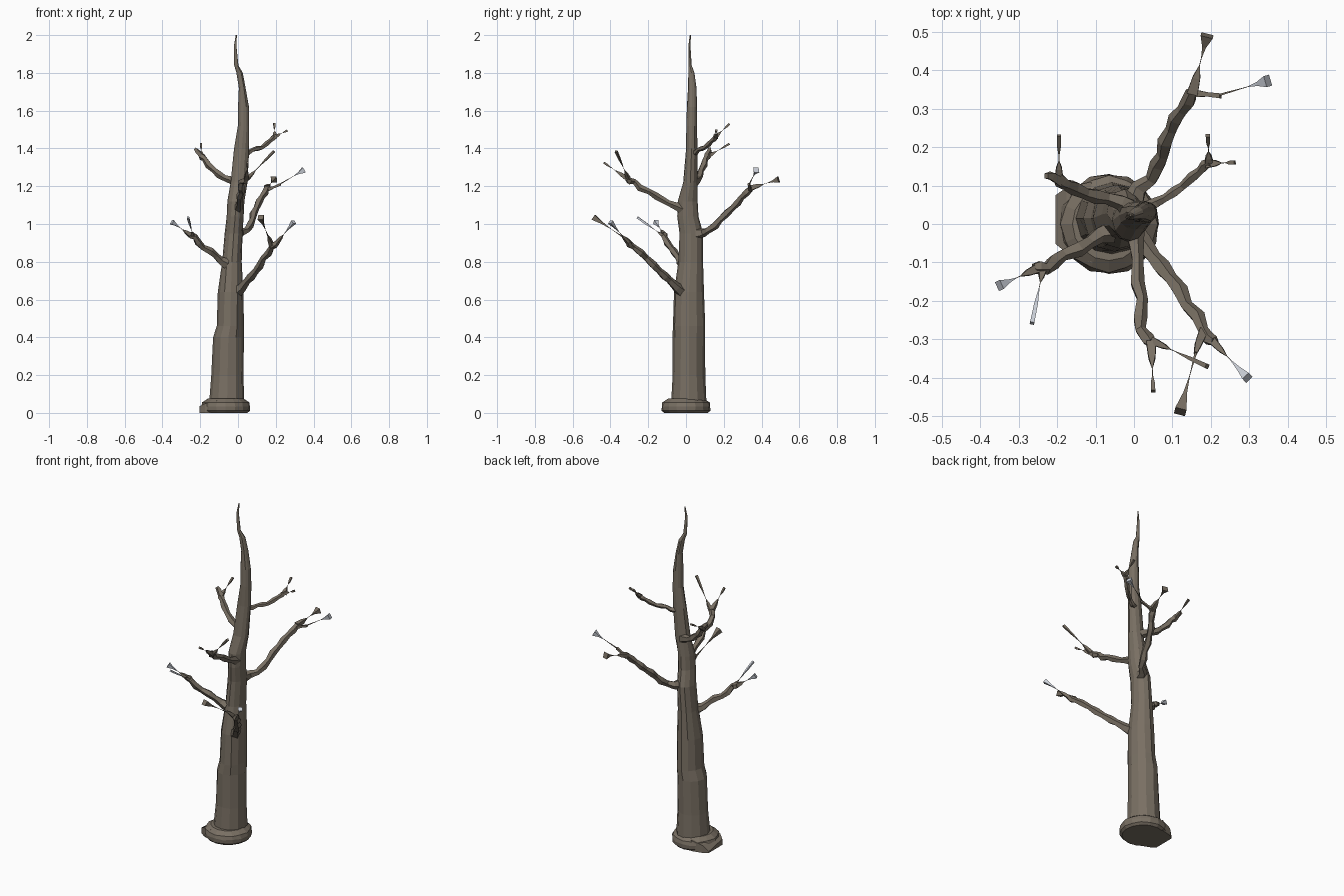
import bpy, bmesh, math, random
from mathutils import Vector

random.seed(4)
if "Cube" in bpy.data.objects:
    bpy.data.objects.remove(bpy.data.objects["Cube"])


def material(name, color):
    m = bpy.data.materials.new(name)
    m.use_nodes = True
    m.diffuse_color = (*color, 1)
    m.node_tree.nodes["Principled BSDF"].inputs["Base Color"].default_value = (*color, 1)
    return m


BARK = material("grey brown bark", (0.19, 0.16, 0.125))
PALE = material("pale dead wood", (0.6, 0.63, 0.69))


def loft(name, rings, mat=BARK):
    """Skin a list of equal-length point rings and cap both ends."""
    bm = bmesh.new()
    loops = [[bm.verts.new(p) for p in ring] for ring in rings]
    n = len(loops[0])
    for a, b in zip(loops, loops[1:]):
        for i in range(n):
            bm.faces.new((a[i], a[(i + 1) % n], b[(i + 1) % n], b[i]))
    bm.faces.new(loops[0][::-1])
    bm.faces.new(loops[-1])
    bmesh.ops.recalc_face_normals(bm, faces=bm.faces)
    me = bpy.data.meshes.new(name)
    bm.to_mesh(me)
    bm.free()
    me.materials.append(mat)
    ob = bpy.data.objects.new(name, me)
    bpy.context.collection.objects.link(ob)


def level_ring(x0, x1, y0, y1, z, sides, flute=0.0, rough=0.0):
    """Horizontal oval ring filling the given extents."""
    ring = []
    for i in range(sides):
        a = math.tau * i / sides
        k = 1 + flute * (-1) ** i + random.uniform(-rough, rough)
        ring.append(((x0 + x1) / 2 + (x1 - x0) / 2 * k * math.cos(a),
                     (y0 + y1) / 2 + (y1 - y0) / 2 * k * math.sin(a), z))
    return ring


def tube(name, pts, radii, sides=5, mat=BARK):
    """Angular tube along a path."""
    pts = [Vector(p) for p in pts]
    rings = []
    for i, p in enumerate(pts):
        d = (pts[min(i + 1, len(pts) - 1)] - pts[max(i - 1, 0)]).normalized()
        side = d.cross(Vector((0, 0, 1))).normalized()
        up = side.cross(d)
        rings.append([p + radii[i] * (side * math.cos(a) + up * math.sin(a))
                      for a in (math.tau * (k + 0.5) / sides for k in range(sides))])
    loft(name, rings, mat)


def limb(name, pts, r0, r1):
    """Knobbly main limb: path refined with small kinks and swelling joints."""
    path, radii = [], []
    steps = 2 * (len(pts) - 1)
    for i in range(steps + 1):
        a, b = Vector(pts[i // 2]), Vector(pts[min((i + 1) // 2, len(pts) - 1)])
        p = (a + b) / 2
        if 0 < i < steps:
            p += Vector([random.uniform(-0.006, 0.006) for _ in range(3)])
        path.append(p)
        radii.append((r0 + (r1 - r0) * i / steps) * (1.15 if i % 2 else 0.9))
    radii[0] *= 1.7  # collar at the trunk
    tube(name, path, radii)


def twig(name, a, b, r=0.011, tip=0.015, mat=BARK, neck=0.5):
    """Twig that pinches to a hair-thin neck, then flares to a snapped end."""
    a, b = Vector(a), Vector(b)
    tube(name, [a, a.lerp(b, neck * 0.45), a.lerp(b, neck * 0.8), a.lerp(b, neck + 0.04)],
         [r, r * 0.7, 0.0015, 0.001], 4)
    tube(name + "_tip", [a.lerp(b, neck), a.lerp(b, (neck + 1) / 2), b],
         [0.001, 0.007, tip], 4, mat)


# Trunk: z, left edge, right edge, front edge, back edge
TRUNK = [
    (0.06, -.15, .035, -.08, .11), (0.20, -.14, .03, -.07, .10),
    (0.40, -.132, .03, -.07, .10), (0.46, -.112, .03, -.07, .10),
    (0.64, -.105, .03, -.065, .095), (0.80, -.085, .02, -.04, .09),
    (0.95, -.07, .025, -.035, .09), (1.04, -.06, .03, -.045, .065),
    (1.12, -.055, .035, -.045, .062), (1.22, -.04, .05, -.015, .06),
    (1.40, -.02, .06, 0, .06), (1.52, 0, .06, .002, .06),
    (1.62, 0, .058, .005, .058), (1.72, .005, .04, .01, .055),
    (1.80, -.008, .025, .012, .045), (1.84, -.02, .002, .012, .03),
    (1.94, -.022, -.008, .012, .024), (2.00, -.012, -.006, .02, .026)]
loft("trunk", [level_ring(x0, x1, y0, y1, z, 12, rough=0.03) for z, x0, x1, y0, y1 in TRUNK])

# Flared fluted foot
FOOT = [(0, .115, 0), (.012, .128, .015), (.035, .13, -.02), (.055, .124, .02), (.075, .095, 0)]
loft("root_flare", [level_ring(-.065 - r, -.065 + r, -r, r, z, 16, flute) for z, r, flute in FOOT])

# Root flap rising to a point at its front corner
FLAP = [(-.11, -.10, .11, .065, .065), (-.175, -.075, .095, .05, .045), (-.204, -.052, .075, .035, .008)]
loft("root_flap", [[(x, y0, 0), (x, y1, 0), (x, y1, z1), (x, y0, z0)] for x, y0, y1, z0, z1 in FLAP])

# Low front limb
limb("front_left_limb", [(-.01, -.02, .64), (.05, -.09, .70), (.09, -.14, .75),
                         (.14, -.21, .82), (.18, -.28, .88), (.21, -.305, .905)], .023, .015)
tube("front_left_spur", [(.18, -.28, .88), (.168, -.31, .915), (.16, -.335, .935)], [.016, .013, .006], 4)
twig("front_left_twig", (.205, -.305, .9), (.295, -.4, 1.01), .014, .016, PALE)
twig("front_left_side_twig", (.163, -.325, .925), (.12, -.488, 1.035), .005, .021, neck=.42)

# High front limb
limb("front_limb", [(.0, -.02, 1.08), (.01, -.10, 1.11), (.015, -.20, 1.17),
                    (.02, -.28, 1.22), (.045, -.31, 1.24)], .018, .016)
twig("front_twig", (.045, -.31, 1.24), (.05, -.435, 1.325), .018, .008, neck=.65)
twig("front_side_twig", (.05, -.305, 1.24), (.19, -.37, 1.385), .014, .009, neck=.4)

# Low right limb
limb("right_limb", [(-.06, -.02, .79), (-.12, -.05, .83), (-.18, -.075, .88),
                    (-.235, -.115, .93), (-.26, -.115, .945)], .02, .016)
twig("right_twig", (-.25, -.115, .94), (-.35, -.16, 1.01), .017, .018, PALE, .55)
twig("right_side_twig", (-.235, -.11, .93), (-.265, -.258, 1.035), .015, .008, PALE, .35)

# High right limb
limb("back_right_limb", [(-.01, .04, 1.22), (-.07, .065, 1.24), (-.13, .08, 1.29),
                         (-.175, .10, 1.34), (-.2, .125, 1.37)], .019, .016)
twig("back_right_twig", (-.195, .12, 1.36), (-.195, .23, 1.425), .015, .008, neck=.5)
tube("back_right_spur", [(-.19, .11, 1.36), (-.215, .125, 1.385), (-.228, .125, 1.4)],
     [.016, .014, .009], 4)

# Back limb
limb("back_limb", [(0, .06, .95), (.04, .12, .97), (.075, .18, 1.02), (.095, .24, 1.08),
                   (.125, .30, 1.14), (.15, .345, 1.19)], .02, .017)
twig("back_twig", (.152, .34, 1.19), (.19, .49, 1.235), .02, .023, neck=.6)
tube("back_spur", [(.15, .34, 1.18), (.19, .337, 1.195), (.225, .333, 1.21)], [.015, .008, .009], 4)
twig("back_side_twig", (.22, .335, 1.21), (.348, .372, 1.285), .004, .021, PALE, .58)

# High left limb
limb("left_limb", [(.03, .04, 1.38), (.08, .07, 1.39), (.125, .10, 1.40),
                   (.17, .135, 1.44), (.2, .16, 1.47)], .012, .013)
twig("left_twig", (.19, .157, 1.46), (.262, .16, 1.495), .016, .008, neck=.65)
twig("left_side_twig", (.195, .155, 1.46), (.192, .23, 1.53), .016, .008, neck=.55)
